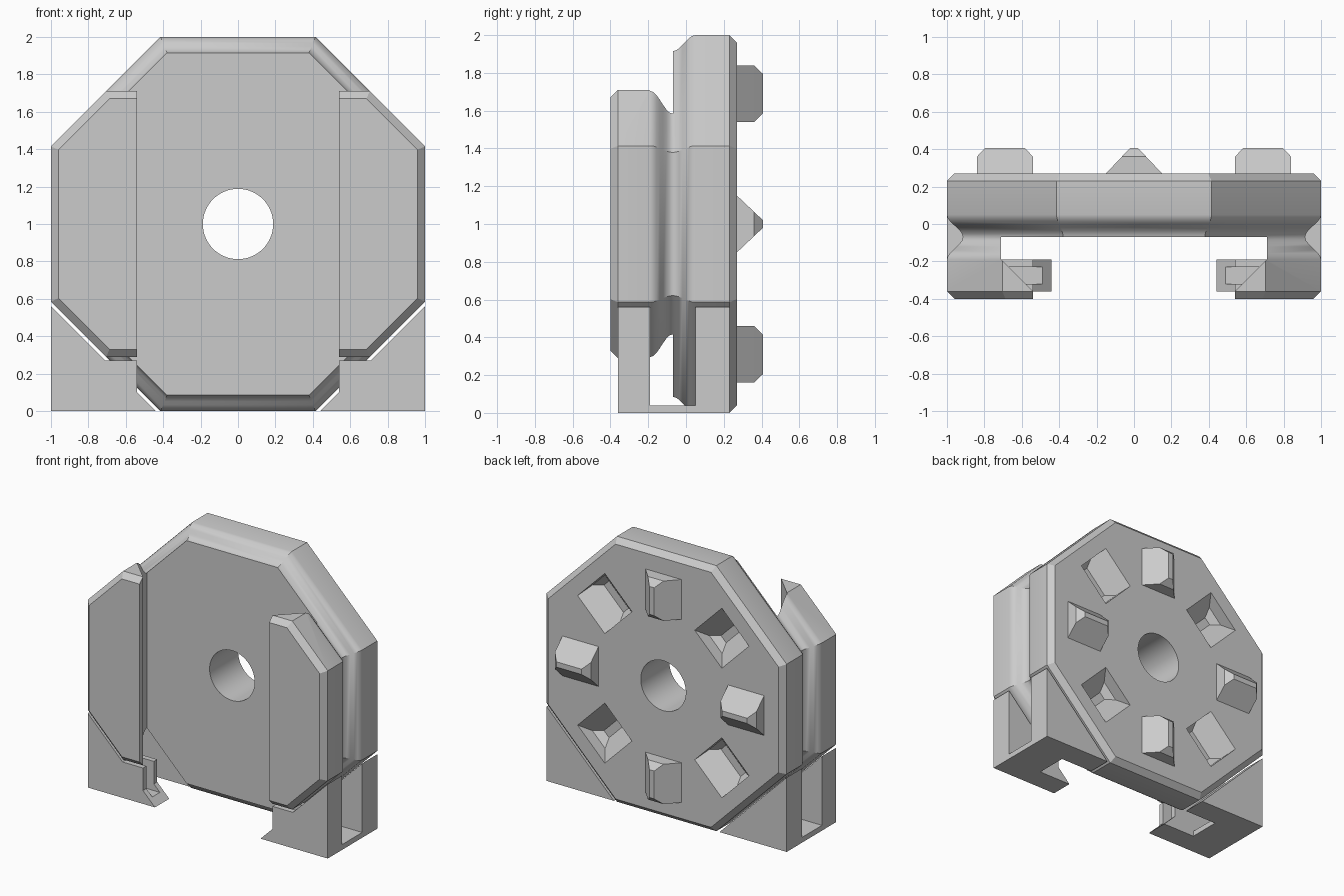
import bpy, bmesh, math
from mathutils import Vector

if "Cube" in bpy.data.objects:
    bpy.data.objects.remove(bpy.data.objects["Cube"], do_unlink=True)

grey = bpy.data.materials.new("plain_grey")
grey.use_nodes = True
grey.diffuse_color = (0.6, 0.6, 0.6, 1)
grey.node_tree.nodes["Principled BSDF"].inputs["Base Color"].default_value = (0.6, 0.6, 0.6, 1)


def loft(name, rings):
    """Closed solid through rings with equal point counts."""
    bm = bmesh.new()
    rows = [[bm.verts.new(p) for p in ring] for ring in rings]
    n = len(rows[0])
    for a, b in zip(rows, rows[1:]):
        for i in range(n):
            j = (i + 1) % n
            bm.faces.new((a[i], a[j], b[j], b[i]))
    bm.faces.new(rows[0])
    bm.faces.new(rows[-1])
    bmesh.ops.recalc_face_normals(bm, faces=bm.faces)
    mesh = bpy.data.meshes.new(name)
    bm.to_mesh(mesh)
    bm.free()
    mesh.materials.append(grey)
    obj = bpy.data.objects.new(name, mesh)
    bpy.context.collection.objects.link(obj)
    return obj


def prism(name, outline, place, start, end):
    """Extrude a 2D outline; place(u, v, w) gives the 3D point."""
    return loft(name, [[place(u, v, w) for u, v in outline] for w in (start, end)])


def box(name, x, y, z):
    outline = [(x[0], y[0]), (x[1], y[0]), (x[1], y[1]), (x[0], y[1])]
    return prism(name, outline, lambda u, v, w: (u, v, w), *z)


def boolean(obj, other, operation="DIFFERENCE"):
    other.hide_render = True
    mod = obj.modifiers.new("cut", "BOOLEAN")
    mod.operation, mod.solver, mod.object = operation, "EXACT", other
    bpy.context.view_layer.objects.active = obj
    bpy.ops.object.modifier_apply(modifier=mod.name)
    bpy.data.objects.remove(other, do_unlink=True)


def octagon(apothem, y):
    r = apothem / math.cos(math.pi / 8)
    angles = [math.pi / 8 + k * math.pi / 4 for k in range(8)]
    return [(r * math.cos(a), y, 1 + r * math.sin(a)) for a in angles]


def wedge(name, angle, direction, grow=0.0, lead=0.0):
    """Ridge tooth on the back face; direction -1 makes a matching pocket."""
    radial = Vector((math.cos(angle), 0, math.sin(angle)))
    side = Vector((-math.sin(angle), 0, math.cos(angle)))
    centre = Vector((0, 0.27, 1)) + radial * 0.69
    rings = []
    for height, length, width in ((-lead, 0.15, 0.15), (0, 0.15, 0.15),
                                  (0.09, 0.15, 0.065), (0.137, 0.105, 0.02)):
        if height == 0 and lead == 0 and rings == []:
            pass
        elif height == -lead and lead == 0:
            continue
        c = centre + Vector((0, direction * height, 0))
        l, w = length + grow, width + grow
        rings.append([c + radial * a * l + side * b * w
                      for a, b in ((-1, -1), (1, -1), (1, 1), (-1, 1))])
    # A tooth needs only one base ring
    if lead == 0:
        rings = rings[-3:]
    return loft(name, rings)


# Octagonal body with a smooth groove around its rim
profile = [(-0.40, 0.96), (-0.36, 1.0)]
steps = 14
for k in range(steps + 1):
    t = -1 + 2 * k / steps
    profile.append((-0.07 + 0.12 * t, 0.9575 - 0.0425 * math.cos(math.pi * t)))
profile += [(0.23, 1.0), (0.27, 0.96)]
body = loft("octagonal_body", [octagon(a, y) for y, a in profile])

# Dovetail channel leaves two rails standing on the front
half = [(0.54, -0.6), (0.54, -0.36), (0.71, -0.19), (0.71, -0.07)]
channel = half + [(-x, y) for x, y in reversed(half)]
boolean(body, prism("channel_cutter", channel, lambda u, v, w: (u, v, w), -0.5, 2.5))

# Trim the rail ends flat with a front chamfer
trim = [(-0.45, 0.62), (-0.36, 0.71), (-0.1, 0.71), (-0.1, 1.3), (-0.45, 1.3)]
for s in (1, -1):
    boolean(body, prism("end_cutter", trim, lambda u, v, w: (w, u, 1 + s * v), -1.2, 1.2))

# Centre hole
circle = [(0.188 * math.cos(k * math.pi / 32), 0.188 * math.sin(k * math.pi / 32))
          for k in range(64)]
boolean(body, prism("hole_cutter", circle, lambda u, v, w: (u, w, 1 + v), -0.6, 0.6))

# Back face: teeth on the axes, pockets on the diagonals
for k in range(8):
    angle = k * math.pi / 4
    if k % 2:
        boolean(body, wedge("pocket_cutter", angle, -1, grow=0.01, lead=0.02))
    else:
        wedge("back_tooth_%d" % (k // 2 + 1), angle, 1)

# Corner feet: back triangle, front hooked block and a thin base between
back_outline = [(0.44, 0), (1, 0), (1, 0.56)]
front_outline = [(0.44, 0), (1, 0), (1, 0.56), (0.71, 0.27), (0.54, 0.27), (0.54, 0.10)]
for s, side in ((1, "left"), (-1, "right")):
    def upright(u, v, w):
        return (s * u, w, v)

    prism(side + "_foot_back", back_outline, upright, 0.05, 0.23)
    block = prism(side + "_foot_front", front_outline, upright, -0.36, -0.19)
    boolean(block, box("recess_cutter", sorted((s * 0.40, s * 0.70)),
                       (-0.32, -0.23), (0.05, 0.5)))
    box(side + "_foot_base", sorted((s * 0.71, s * 1.0)), (-0.19, 0.05), (0, 0.04))

# Smooth the groove and hole, keep hard edges
bpy.ops.object.select_all(action="DESELECT")
body.select_set(True)
bpy.context.view_layer.objects.active = body
bpy.ops.object.shade_smooth_by_angle(angle=math.radians(30))
